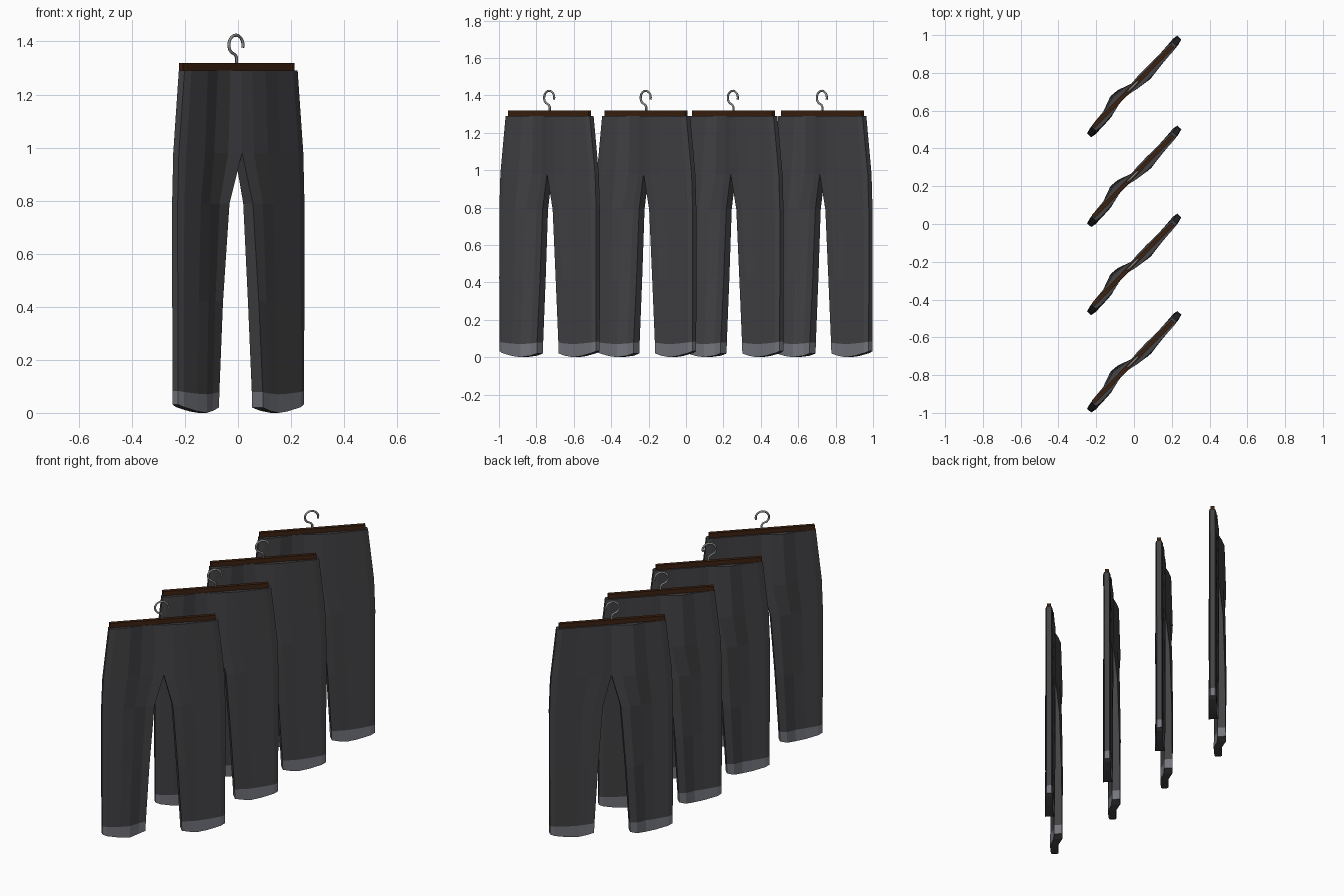
import bpy, bmesh, math
from mathutils import Matrix

if "Cube" in bpy.data.objects:
    bpy.data.objects.remove(bpy.data.objects["Cube"])


def material(name, rgb):
    m = bpy.data.materials.new(name)
    m.diffuse_color = (*rgb, 1)
    m.use_nodes = True
    m.node_tree.nodes["Principled BSDF"].inputs["Base Color"].default_value = m.diffuse_color
    return m


CLOTH = material("charcoal cloth", (0.056, 0.055, 0.06))
HEM = material("grey hem", (0.175, 0.18, 0.205))
WOOD = material("dark brown wood", (0.045, 0.015, 0.005))
METAL = material("grey metal", (0.25, 0.25, 0.25))

# wavy cross-section: position along the width, back surface, front surface
FOLD = [(-0.35, 0.008, -0.034), (-0.20, 0.016, -0.03), (-0.13, 0.052, 0.0),
        (-0.07, 0.046, 0.004), (0.0, 0.018, -0.022), (0.09, 0.024, -0.036),
        (0.16, 0.018, -0.026), (0.35, 0.03, -0.011)]
# rows: height, outer half width, inner half width (0 above the crotch), fold strength
ROWS = [(0.0, 0.35, 0.10, 1.0), (0.07, 0.35, 0.098, 1.0), (0.42, 0.352, 0.077, 1.0),
        (0.79, 0.352, 0.05, 0.95), (0.98, 0.345, 0.0, 0.9), (1.29, 0.31, 0.0, 0.6)]
CROTCH = 4
COLS = [0, 0.1, 0.4, 0.62, 0.84, 1]
HEM_DROP = [0.032, 0.022, 0.006, 0.0, 0.008, 0.02]


def fold(u):
    u = max(-0.35, min(0.35, u))
    for a, b in zip(FOLD, FOLD[1:]):
        if u <= b[0]:
            t = (u - a[0]) / (b[0] - a[0])
            return a[1] + t * (b[1] - a[1]), a[2] + t * (b[2] - a[2])
    return FOLD[-1][1:]


def trousers_mesh():
    bm = bmesh.new()
    for side in (-1, 1):
        front, back = [], []
        for r, (z, outer, inner, k) in enumerate(ROWS):
            frow, brow = [], []
            for c, f in enumerate(COLS):
                u = side * (outer + (inner - outer) * f)
                b, fr = fold(u)
                mid, half = (b + fr) / 2 * k, (b - fr) / 2
                if c == 0:
                    half *= 0.7          # chamfered outer edge
                zz = z + (HEM_DROP[c] if r == 0 else HEM_DROP[c] * 0.4 if r == 1 else 0)
                frow.append(bm.verts.new((u, mid - half, zz)))
                brow.append(bm.verts.new((u, mid + half, zz)))
            front.append(frow)
            back.append(brow)
        n = len(COLS) - 1
        for r in range(len(ROWS) - 1):
            quads = [(g[r][c], g[r][c + 1], g[r + 1][c + 1], g[r + 1][c])
                     for g in (front, back) for c in range(n)]
            for c in (0, n):             # side walls, inner one only on the legs
                if c == 0 or r < CROTCH:
                    quads.append((front[r][c], back[r][c], back[r + 1][c], front[r + 1][c]))
            for q in quads:
                bm.faces.new(q).material_index = 1 if r == 0 else 0
        for r in (0, len(ROWS) - 1):     # leg openings and waist
            for c in range(n):
                bm.faces.new((front[r][c], front[r][c + 1], back[r][c + 1], back[r][c]))
    bmesh.ops.remove_doubles(bm, verts=bm.verts, dist=0.0005)
    bmesh.ops.recalc_face_normals(bm, faces=bm.faces)
    me = bpy.data.meshes.new("trousers")
    bm.to_mesh(me)
    bm.free()
    me.materials.append(CLOTH)
    me.materials.append(HEM)
    return me


def bar_mesh():
    bm = bmesh.new()
    bmesh.ops.create_cube(bm, size=1, matrix=Matrix.Translation((-0.004, 0.003, 1.303))
                          @ Matrix.Diagonal((0.6, 0.022, 0.03, 1)))
    me = bpy.data.meshes.new("hanger_bar")
    bm.to_mesh(me)
    bm.free()
    me.materials.append(WOOD)
    return me


def hook_curve():
    cu = bpy.data.curves.new("hanger_hook", "CURVE")
    cu.dimensions = "3D"
    cu.bevel_depth = 0.006
    cu.bevel_resolution = 1
    cu.use_fill_caps = True
    pts = [(-0.004, 1.31), (-0.004, 1.338), (-0.012, 1.35)]
    for i in range(13):                  # open loop, clockwise over the top
        a = math.radians(230 - i * 20.5)
        pts.append((-0.008 + 0.038 * math.cos(a), 1.387 + 0.037 * math.sin(a)))
    sp = cu.splines.new("POLY")
    sp.points.add(len(pts) - 1)
    for p, (x, z) in zip(sp.points, pts):
        p.co = (x, 0.003, z, 1)
    cu.materials.append(METAL)
    return cu


# four identical hanging pairs, turned diagonally along y
parts = {"trousers": trousers_mesh(), "hanger_bar": bar_mesh(), "hanger_hook": hook_curve()}
for i, y in enumerate((-0.728, -0.212, 0.254, 0.73), 1):
    for name, data in parts.items():
        ob = bpy.data.objects.new(f"{name}_{i}", data)
        ob.location = (0, y, 0)
        ob.rotation_euler.z = math.radians(45.5)
        bpy.context.collection.objects.link(ob)
